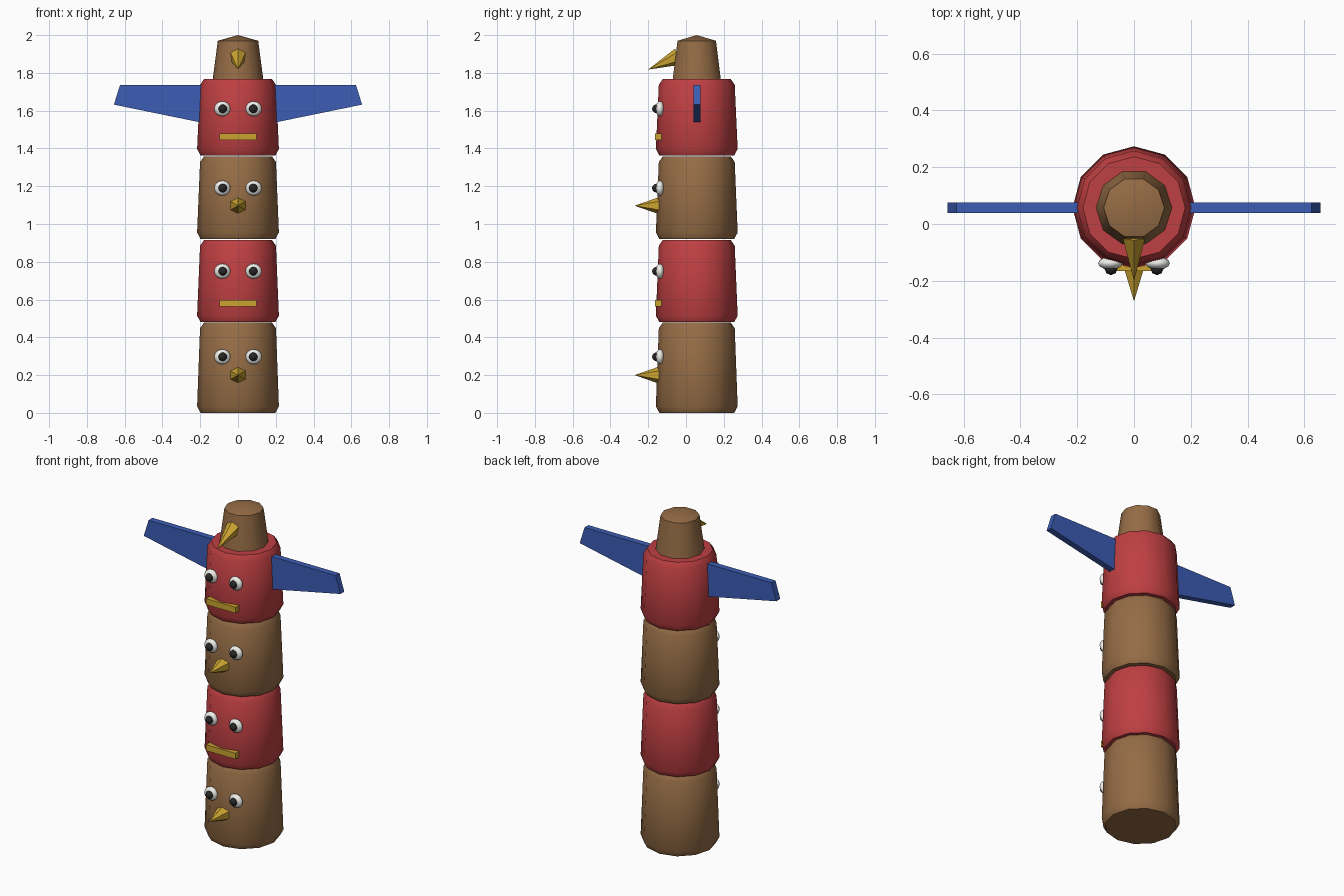
import bpy, bmesh
from math import pi, sin, cos, radians
from mathutils import Vector

if "Cube" in bpy.data.objects:
    bpy.data.objects.remove(bpy.data.objects["Cube"])

CY = 0.057  # pole axis, set back so the beaks balance the depth

def material(name, rgb):
    m = bpy.data.materials.new(name)
    m.diffuse_color = (*rgb, 1)
    m.use_nodes = True
    m.node_tree.nodes["Principled BSDF"].inputs["Base Color"].default_value = m.diffuse_color
    return m

BROWN = material("brown wood", (0.30, 0.15, 0.06))
RED = material("red paint", (0.52, 0.05, 0.055))
BLUE = material("blue paint", (0.045, 0.11, 0.46))
GOLD = material("gold paint", (0.60, 0.37, 0.03))
WHITE = material("white paint", (0.85, 0.85, 0.82))
BLACK = material("black paint", (0.02, 0.02, 0.02))

def finish(bm, name, mat, smooth=None):
    bmesh.ops.recalc_face_normals(bm, faces=bm.faces)
    me = bpy.data.meshes.new(name)
    bm.to_mesh(me)
    bm.free()
    ob = bpy.data.objects.new(name, me)
    bpy.context.collection.objects.link(ob)
    me.materials.append(mat)
    if smooth:
        bpy.ops.object.select_all(action='DESELECT')
        ob.select_set(True)
        bpy.context.view_layer.objects.active = ob
        bpy.ops.object.shade_smooth_by_angle(angle=radians(smooth))
    return ob

def turned(name, profile, sides, mat, peak=None):
    """Stack of rings (radius, z) around the pole axis, optionally peaked."""
    bm = bmesh.new()
    rings = [[bm.verts.new((r * cos(2 * pi * i / sides), CY + r * sin(2 * pi * i / sides), z))
              for i in range(sides)] for r, z in profile]
    for a, b in zip(rings, rings[1:]):
        for i in range(sides):
            j = (i + 1) % sides
            bm.faces.new((a[i], a[j], b[j], b[i]))
    bm.faces.new(rings[0][::-1])
    if peak:
        top = bm.verts.new((0, CY, peak))
        for i in range(sides):
            bm.faces.new((rings[-1][i], rings[-1][(i + 1) % sides], top))
    else:
        bm.faces.new(rings[-1])
    return finish(bm, name, mat, 40)

def ball(name, loc, scale, mat, seg, rings):
    bm = bmesh.new()
    bmesh.ops.create_uvsphere(bm, u_segments=seg, v_segments=rings, radius=1)
    for v in bm.verts:
        v.co = Vector(loc) + v.co * Vector(scale)
    return finish(bm, name, mat, 60)

def box(name, loc, size, mat):
    bm = bmesh.new()
    bmesh.ops.create_cube(bm, size=1)
    for v in bm.verts:
        v.co = Vector(loc) + v.co * Vector(size)
    return finish(bm, name, mat)

def beak(name, base, tip, r=0.046):
    """Six-sided cone with a ridge along its top."""
    base, tip = Vector(base), Vector(tip)
    side = Vector((1, 0, 0))
    up = side.cross((base - tip).normalized())
    bm = bmesh.new()
    ring = [bm.verts.new(base + r * (up * cos(pi * i / 3) + side * sin(pi * i / 3))) for i in range(6)]
    point = bm.verts.new(tip)
    bm.faces.new(ring)
    for i in range(6):
        bm.faces.new((ring[i], ring[(i + 1) % 6], point))
    return finish(bm, name, GOLD)

# Stacked figures: bottom z, top z, colour, eye height, mouth or beak height
figures = [(0.0, 0.478, BROWN, 0.297, 0.20), (0.48, 0.915, RED, 0.75, 0.58),
           (0.92, 1.358, BROWN, 1.19, 1.097), (1.362, 1.767, RED, 1.61, 1.462)]
for n, (z0, z1, mat, eye_z, mouth_z) in enumerate(figures, 1):
    turned(f"figure_{n}_block", [(0.198, z0), (0.2165, z0 + 0.035), (0.201, z1 - 0.03), (0.18, z1)], 12, mat)
    for s, tag in ((-1, "left"), (1, "right")):
        ball(f"figure_{n}_{tag}_eye", (s * 0.083, -0.138, eye_z), (0.043, 0.023, 0.04), WHITE, 12, 8)
        ball(f"figure_{n}_{tag}_pupil", (s * 0.081, -0.157, eye_z), (0.023, 0.023, 0.023), BLACK, 8, 6)
    if mat is RED:
        box(f"figure_{n}_mouth", (0, -0.147, mouth_z), (0.198, 0.036, 0.036), GOLD)
    else:
        beak(f"figure_{n}_beak", (0, -0.14, mouth_z), (0, -0.272, mouth_z))

# Bird head at the top, with a drooping beak
turned("top_head", [(0.134, 1.765), (0.107, 1.97)], 10, BROWN, peak=2.0)
beak("top_beak", (0, -0.04, 1.886), (0, -0.2, 1.818))

# Wings: one tapered plate per side
for s, tag in ((-1, "left"), (1, "right")):
    bm = bmesh.new()
    outline = [(0.15, 1.735), (0.625, 1.735), (0.657, 1.632), (0.15, 1.528)]
    face = bm.faces.new([bm.verts.new((s * x, CY - 0.018, z)) for x, z in outline])
    ext = bmesh.ops.extrude_face_region(bm, geom=[face])
    bmesh.ops.translate(bm, vec=(0, 0.037, 0), verts=[v for v in ext["geom"] if isinstance(v, bmesh.types.BMVert)])
    finish(bm, f"{tag}_wing", BLUE)
